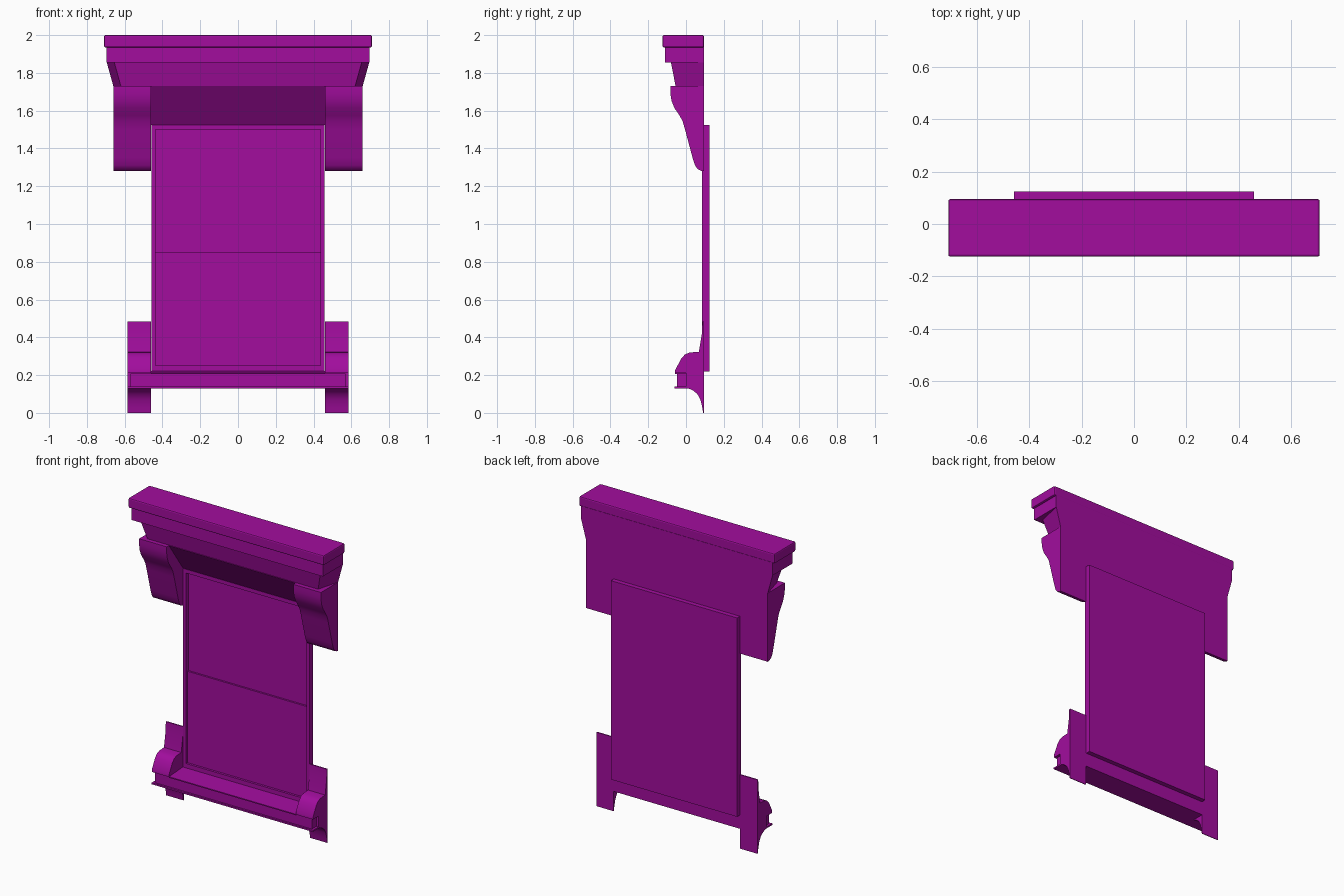
import bpy, bmesh

if "Cube" in bpy.data.objects:
    bpy.data.objects.remove(bpy.data.objects["Cube"])

mat = bpy.data.materials.new("purple_paint")
mat.diffuse_color = (0.36, 0.004, 0.34, 1)
mat.use_nodes = True
mat.node_tree.nodes["Principled BSDF"].inputs["Base Color"].default_value = mat.diffuse_color
BACK = 0.095


def finish(name, bm, smooth=False, bevel=0):
    bmesh.ops.recalc_face_normals(bm, faces=bm.faces)
    me = bpy.data.meshes.new(name)
    bm.to_mesh(me)
    bm.free()
    ob = bpy.data.objects.new(name, me)
    bpy.context.collection.objects.link(ob)
    me.materials.append(mat)
    if bevel:
        m = ob.modifiers.new("soft_edges", 'BEVEL')
        m.width, m.segments = bevel, 2
    if smooth:
        bpy.ops.object.select_all(action='DESELECT')
        bpy.context.view_layer.objects.active = ob
        ob.select_set(True)
        bpy.ops.object.shade_smooth_by_angle(angle=0.6)
    return ob


def loft(name, a, b, **kw):
    """Solid between two matching loops of 3D points."""
    bm = bmesh.new()
    va, vb = [bm.verts.new(p) for p in a], [bm.verts.new(p) for p in b]
    bm.faces.new(va)
    bm.faces.new(vb[::-1])
    for i in range(len(va)):
        j = (i + 1) % len(va)
        bm.faces.new((va[i], va[j], vb[j], vb[i]))
    return finish(name, bm, **kw)


def extrude_x(name, profile, x0, x1, **kw):
    """Extrude a (y, z) side profile along x."""
    return loft(name, [(x0, y, z) for y, z in profile],
                [(x1, y, z) for y, z in profile], **kw)


def box(name, x0, x1, y0, y1, z0, z1, **kw):
    return extrude_x(name, [(y0, z0), (y1, z0), (y1, z1), (y0, z1)], x0, x1, **kw)


# Cornice: cap, fascia and flared bed moulding
box("cornice_cap", -0.71, 0.71, -0.125, BACK, 1.935, 2.0, bevel=0.008)
box("cornice_fascia", -0.695, 0.695, -0.112, BACK, 1.855, 1.94)


def flare(xf, xb, yf, z):
    return [(-xf, yf, z), (xf, yf, z), (xb, BACK, z), (-xb, BACK, z)]


loft("cornice_flare", flare(0.62, 0.66, -0.055, 1.73), flare(0.655, 0.695, -0.08, 1.856))

# Sloped soffit over the window
extrude_x("soffit", [(-0.06, 1.73), (0.087, 1.525), (BACK, 1.525), (BACK, 1.73)], -0.47, 0.47)

# Scroll brackets, upper and lower
upper = [(BACK, 1.73), (-0.083, 1.73), (-0.083, 1.69), (-0.076, 1.65), (-0.062, 1.615),
         (-0.035, 1.575), (-0.018, 1.545), (-0.005, 1.50), (0.035, 1.35),
         (0.048, 1.31), (0.062, 1.29), (0.085, 1.28), (BACK, 1.28)]
lower_top = [(BACK, 0.21), (BACK, 0.485), (0.087, 0.485), (0.084, 0.42), (0.068, 0.323),
             (0.02, 0.32), (-0.005, 0.31), (-0.025, 0.288), (-0.058, 0.225), (-0.058, 0.21)]
lower_foot = [(BACK, 0.135), (0.0, 0.135), (0.035, 0.12), (0.06, 0.10), (0.076, 0.07),
              (0.086, 0.03), (0.091, 0.0), (BACK, 0.0)]
for side, s in (("left", -1), ("right", 1)):
    extrude_x("upper_bracket_" + side, upper, s * 0.46, s * 0.66, smooth=True)
    extrude_x("lower_bracket_" + side, lower_top, s * 0.46, s * 0.585, smooth=True)
    extrude_x("foot_bracket_" + side, lower_foot, s * 0.46, s * 0.585, smooth=True)

# Sill with thin lips above and below
box("sill_body", -0.57, 0.57, -0.048, BACK, 0.138, 0.208)
extrude_x("sill_top", [(-0.058, 0.205), (BACK, 0.205), (BACK, 0.222), (-0.058, 0.212)], -0.46, 0.46)
for side, s in (("left", -1), ("right", 1)):
    box("sill_end_" + side, s * 0.46, s * 0.585, 0.0, BACK, 0.13, 0.212)
box("sill_bottom_lip", -0.585, 0.585, -0.06, BACK, 0.13, 0.14)

# Window: frame and two sashes stepped in depth
for side, s in (("left", -1), ("right", 1)):
    box("frame_stile_" + side, s * 0.437, s * 0.458, 0.085, 0.125, 0.22, 1.525)
box("frame_head", -0.437, 0.437, 0.085, 0.125, 1.50, 1.525)
box("frame_foot", -0.437, 0.437, 0.085, 0.125, 0.22, 0.25)
box("upper_pane", -0.437, 0.437, 0.112, 0.125, 0.85, 1.50)
box("lower_pane", -0.437, 0.437, 0.10, 0.125, 0.25, 0.85)
